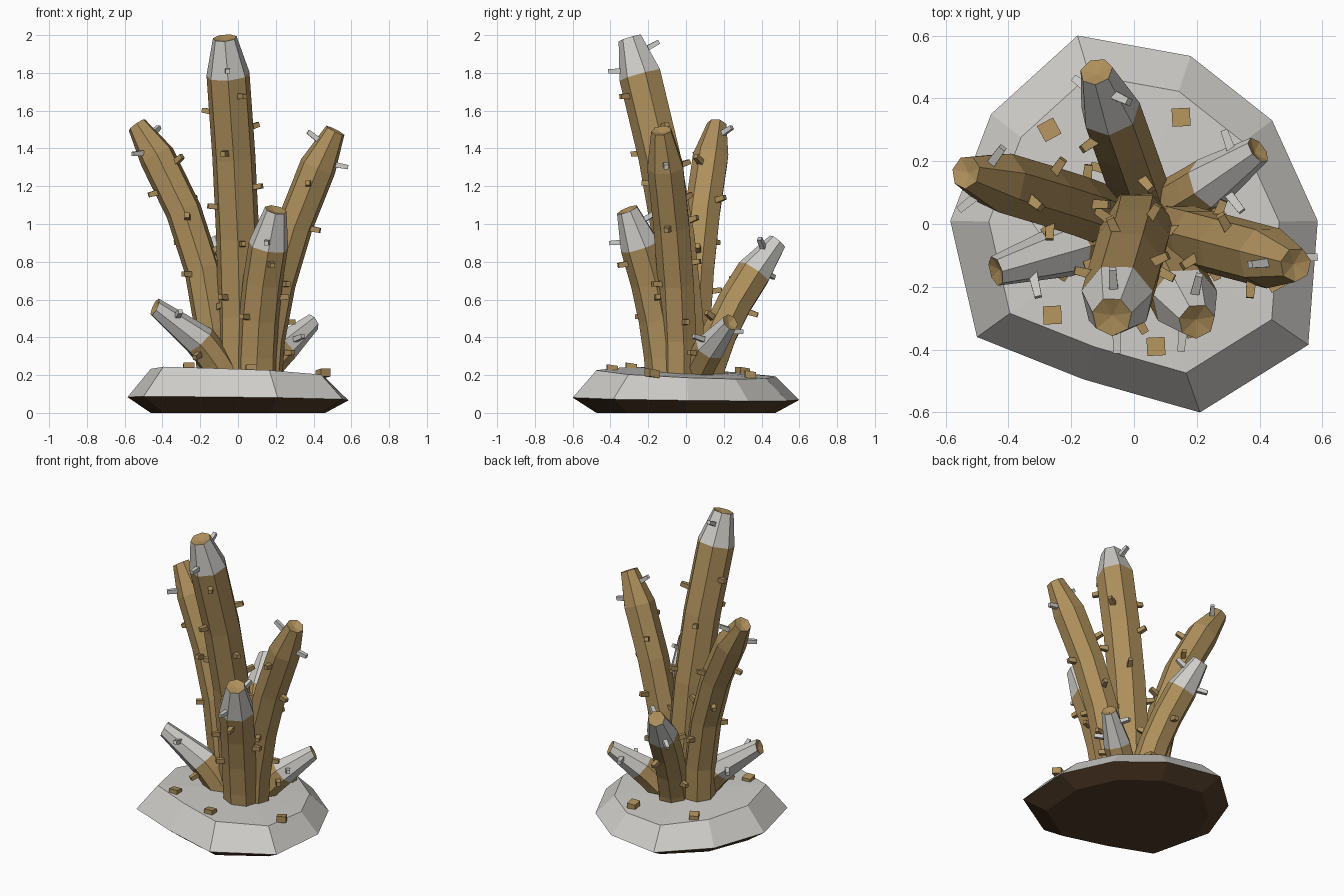
import bpy, bmesh, math
from mathutils import Vector

if "Cube" in bpy.data.objects:
    bpy.data.objects.remove(bpy.data.objects["Cube"])


def material(name, rgb):
    m = bpy.data.materials.new(name)
    m.diffuse_color = (*rgb, 1)
    m.use_nodes = True
    m.node_tree.nodes["Principled BSDF"].inputs["Base Color"].default_value = m.diffuse_color
    return m


BROWN = material("tan brown", (0.42, 0.275, 0.105))
GREY = material("pale grey", (0.62, 0.61, 0.58))
DARK = material("dark brown", (0.085, 0.045, 0.02))


def finish(bm, name, mats):
    bmesh.ops.recalc_face_normals(bm, faces=bm.faces)
    me = bpy.data.meshes.new(name)
    bm.to_mesh(me)
    bm.free()
    for m in mats:
        me.materials.append(m)
    bpy.context.collection.objects.link(bpy.data.objects.new(name, me))


def ring(bm, p, u, v, r, n, turn=.25):
    angles = [math.tau * (k + turn) / n for k in range(n)]
    return [bm.verts.new(p + r * (u * math.cos(a) + v * math.sin(a))) for a in angles]


def bridge(bm, a, b, mat=0):
    n = len(a)
    for i in range(n):
        bm.faces.new((a[i], a[(i + 1) % n], b[(i + 1) % n], b[i])).material_index = mat


def fan(bm, loop, centre):
    c = bm.verts.new(centre)
    for i in range(len(loop)):
        bm.faces.new((loop[i], loop[(i + 1) % len(loop)], c))


# Rock base: dark underside, pale sides and top
outline = [(-.18, .60), (.18, .535), (.44, .33), (.585, .01), (.555, -.385),
           (.21, -.60), (-.16, -.495), (-.50, -.36), (-.585, .01), (-.455, .35)]
bm = bmesh.new()
low = [bm.verts.new((x * .79, y * .79, 0)) for x, y in outline]
mid = [bm.verts.new((x, y, .075 - .015 * (x + y))) for x, y in outline]
top = [bm.verts.new((x * .79, y * .79, .21 - .04 * (x + y))) for x, y in outline]
bridge(bm, low, mid, 1)
bridge(bm, mid, top, 0)
bm.faces.new(low).material_index = 1
fan(bm, top, (0, 0, .225))
finish(bm, "rock_base", [GREY, DARK])


def curve(pts, t):
    """Point and direction on a three-point Bezier curve."""
    a, b, c = pts
    p, q = a.lerp(b, t), b.lerp(c, t)
    return p.lerp(q, t), (q - p).normalized()


def frame(d, x=Vector((1, 0, 0))):
    u = (x - d * x.dot(d)).normalized()
    return u, d.cross(u)


def arm(name, pts, r, taper, pale):
    """Seven-sided tube, tapering after the given fraction, with a fan cap."""
    bm = bmesh.new()
    rings, u = [], Vector((1, 0, 0))
    stops = [taper * i / 4 for i in range(5)] + [1]
    for t in stops:
        p, d = curve(pts, t)
        u, v = frame(d, u)
        rings.append(ring(bm, p, u, v, r if t < 1 else r * .55, 7))
    for i in range(5):
        bridge(bm, rings[i], rings[i + 1], int(pale and i == 4))
    bm.faces.new(rings[0])
    fan(bm, rings[-1], p - d * .015)
    finish(bm, name, [BROWN, GREY])


def spine(bm, start, end, w):
    """Four-sided peg, a little narrower at the outer end."""
    d = (end - start).normalized()
    u, v = frame(d, Vector((0, 0, 1)) if abs(d.z) < .9 else Vector((1, 0, 0)))
    a, b = ring(bm, start, u, v, w * 1.1, 4, .5), ring(bm, end, u, v, w * .85, 4, .5)
    bridge(bm, a, b)
    bm.faces.new(a)
    bm.faces.new(b)


# name, three curve points, radius, taper start, pale tip, compass of upper tip spine
arms = [
    ("tall_arm", (.01, 0, .1), (.02, 0, 1), (-.07, -.295, 1.985), .117, .9, True, 90),
    ("left_arm", (-.12, .03, .1), (-.1, .04, .9), (-.535, .165, 1.525), .098, .87, False, 37),
    ("right_arm", (.13, -.03, .1), (.14, -.03, .75), (.515, -.13, 1.495), .1, .87, False, 180),
    ("front_arm", (.1, -.1, .1), (.09, -.12, .6), (.2, -.31, 1.075), .108, .8, True, 85),
    ("back_arm", (.02, .09, .1), (0, .15, .5), (-.12, .485, .905), .097, .8, True, -45),
    ("small_left_arm", (-.05, -.03, .15), (-.2, -.08, .45), (-.44, -.15, .56), .09, .45, True, -50),
    ("small_right_arm", (.08, .04, .15), (.24, .12, .38), (.395, .235, .48), .085, .5, True, 110),
]

brown_bm, grey_bm = bmesh.new(), bmesh.new()
for n, (name, a, b, c, r, taper, pale, compass) in enumerate(arms):
    pts = [Vector(a), Vector(b), Vector(c)]
    arm(name, pts, r, taper, pale)
    # two opposite pale spines near the tip
    for k, turn in ((.6, 0), (.2, 180)):
        p, d = curve(pts, taper + (1 - taper) * k)
        ang = math.radians(compass + turn)
        out, _ = frame(d, Vector((math.cos(ang), math.sin(ang), 0)))
        rr = r * (1 - .45 * k)
        spine(grey_bm, p + out * rr * .6, p + (out + d * .15) * (rr + .055), .019)
    # brown spines spiralling up the arm
    length = (pts[2] - pts[0]).length
    first = .17 / length if length < .7 else .25
    count = max(1, int((taper - first) * length / .1))
    for i in range(count):
        p, d = curve(pts, first + (taper - .03 - first) * (i + .5) / count)
        u, v = frame(d)
        ang = 4 + n * 1.3 + i * 2.4
        out = u * math.cos(ang) + v * math.sin(ang) + d * .15
        spine(brown_bm, p + out * r * .7, p + out * (r + .04), .021)
finish(brown_bm, "brown_spines", [BROWN])
finish(grey_bm, "pale_spines", [GREY])

# Pebbles lying on the rock
bm = bmesh.new()
for x, y in [(-.27, .3), (.15, .34), (-.26, -.29), (.07, -.39), (.45, -.18)]:
    cube = bmesh.ops.create_cube(bm, size=.058)["verts"]
    turn = .5 if x * y < -.05 else .05
    c, s = math.cos(turn), math.sin(turn)
    for v in cube:
        px, py, pz = v.co
        v.co = (x + c * px - s * py, y + s * px + c * py,
                .22 - .04 * (x + y) + pz * .7 - .15 * py)
finish(bm, "pebbles", [BROWN])
